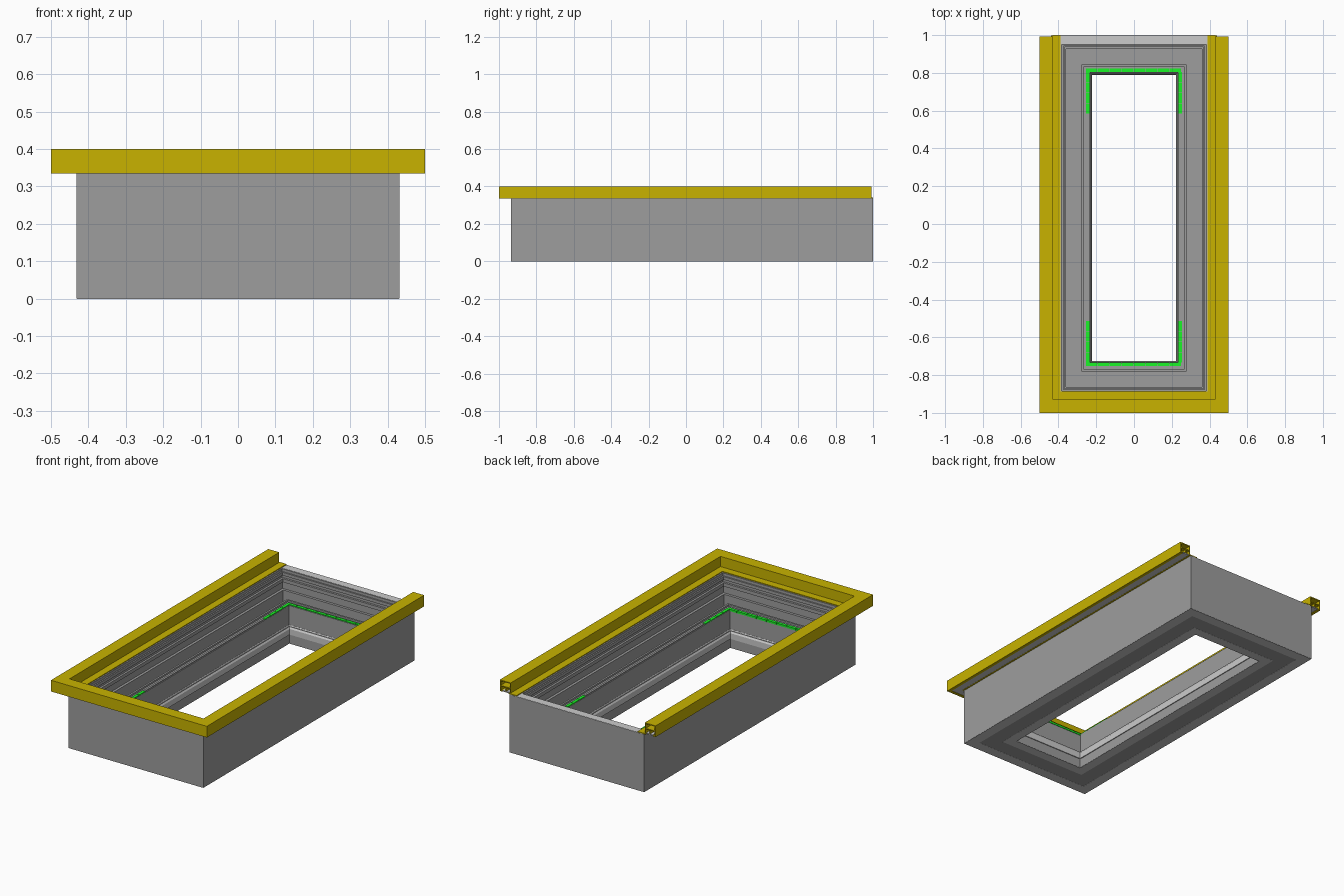
import bpy, bmesh

if "Cube" in bpy.data.objects:
    bpy.data.objects.remove(bpy.data.objects["Cube"])


def material(name, rgb):
    m = bpy.data.materials.new(name)
    m.diffuse_color = (*rgb, 1)
    m.use_nodes = True
    m.node_tree.nodes["Principled BSDF"].inputs["Base Color"].default_value = m.diffuse_color
    return m


yellow = material("yellow", (0.58, 0.45, 0.0))
green = material("green", (0.01, 0.9, 0.02))
grey = material("frame_grey", (0.34, 0.34, 0.34))
light = material("light_grey", (0.8, 0.8, 0.8))

BODY = (-0.432, 0.432, -0.935, 1.0)
TRIM = (-0.5, 0.5, -1.0, 0.992)


def finish(name, bm, mat):
    bmesh.ops.recalc_face_normals(bm, faces=bm.faces)
    me = bpy.data.meshes.new(name)
    bm.to_mesh(me)
    bm.free()
    ob = bpy.data.objects.new(name, me)
    bpy.context.collection.objects.link(ob)
    me.materials.append(mat)
    return ob


def sweep(name, profile, rect, mat=grey, closed=True, back=None):
    """Run a closed (inset, z) profile around a rectangle with mitred corners."""
    x0, x1, y0, y1 = rect
    y1 = back or y1
    bm = bmesh.new()
    end = -1 if closed else 0
    corners = ((x0, y1, 1, end), (x0, y0, 1, 1), (x1, y0, -1, 1), (x1, y1, -1, end))
    loops = [[bm.verts.new((x + sx * d, y + sy * d, z)) for d, z in profile]
             for x, y, sx, sy in corners]
    n = len(profile)
    for i in range(4 if closed else 3):
        a, b = loops[i], loops[(i + 1) % 4]
        for j in range(n):
            k = (j + 1) % n
            bm.faces.new((a[j], a[k], b[k], b[j]))
    if not closed:
        bm.faces.new(loops[0])
        bm.faces.new(loops[3])
    return finish(name, bm, mat)


def rect_profile(d0, d1, z0, z1):
    return [(d0, z0), (d0, z1), (d1, z1), (d1, z0)]


def add_box(bm, x0, x1, y0, y1, z0, z1):
    for v in bmesh.ops.create_cube(bm, size=1)["verts"]:
        v.co = (x0 if v.co.x < 0 else x1,
                y0 if v.co.y < 0 else y1,
                z0 if v.co.z < 0 else z1)


# Main frame: ridged outer wall, deep trough, lower inner wall
sweep("main_frame", [
    (0, 0), (0, .334), (.050, .334), (.050, .318), (.058, .318), (.058, .300),
    (.052, .300), (.052, .285), (.064, .285), (.064, .265), (.058, .265),
    (.058, .225), (.073, .225), (.073, .012), (.155, .012), (.155, .226),
    (.166, .226), (.166, .216), (.198, .216), (.198, .1), (.205, .1), (.205, 0)], BODY)

# Light strips under the outer and inner walls, light cap on the rim
sweep("outer_base_strip", rect_profile(.001, .060, -.0005, .006), BODY, light)
sweep("inner_base_strip", rect_profile(.150, .204, -.0005, .006), BODY, light)
sweep("rim_cap", rect_profile(.001, .046, .331, .3355), BODY, light)

# Light band inside the opening
sweep("opening_band", [(.195, .105), (.199, .105), (.210, .088), (.210, .055),
                       (.203, .055), (.195, .055)], BODY, light)

# Yellow hollow trim on three sides, open at the back
sweep("trim_channel", [
    (0, .335), (0, .4), (.07, .4), (.07, .341), (.064, .341), (.064, .394),
    (.006, .394), (.006, .341), (.018, .341), (.018, .335)],
    TRIM, yellow, False)
sweep("trim_flange", rect_profile(.060, .112, .336, .3405), TRIM, yellow, False, 0.999)
sweep("trim_web", rect_profile(.006, .064, .364, .369), TRIM, yellow, False)
sweep("trim_rib", rect_profile(.036, .041, .343, .364), TRIM, yellow, False)
sweep("trim_seal", rect_profile(.018, .060, .337, .343), TRIM, light, False)

# Green corner strips: segmented across the ends and along the sides
IN_X, FRONT, BACK = 0.235, -0.734, 0.805
W, Z0, Z1, GAP = 0.018, 0.210, 0.221, 0.003
bm = bmesh.new()
for y0, y1 in ((FRONT - W, FRONT), (BACK, BACK + W)):
    step = 2 * (IN_X + W) / 8
    for i in range(8):
        x = -IN_X - W + i * step
        add_box(bm, x, x + step - GAP, y0, y1, Z0, Z1)
for s in (-1, 1):
    xa, xb = sorted((s * IN_X, s * (IN_X + W)))
    for start, sign in ((FRONT, 1), (BACK, -1)):
        for i in range(4):
            a = start + sign * i * 0.056
            ya, yb = sorted((a, a + sign * (0.056 - GAP)))
            add_box(bm, xa, xb, ya, yb, Z0, Z1)
finish("green_strips", bm, green)

# Plain grey strips between the green corners
bm = bmesh.new()
for s in (-1, 1):
    xa, xb = sorted((s * (IN_X + .004), s * (IN_X + W - .002)))
    add_box(bm, xa, xb, FRONT + .224, BACK - .224, Z0, Z1)
finish("side_strips", bm, grey)
